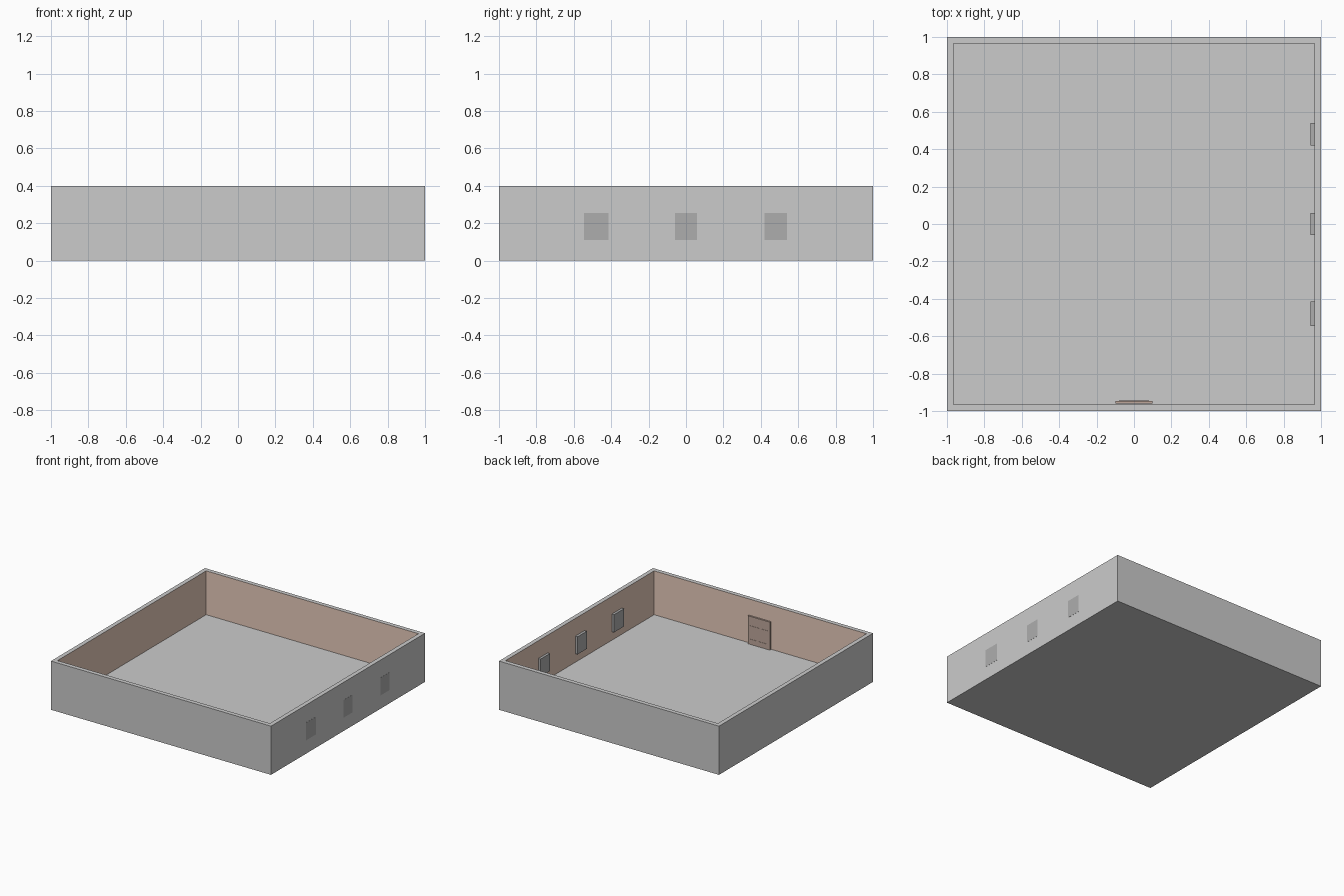
import bpy, bmesh

if "Cube" in bpy.data.objects:
    bpy.data.objects.remove(bpy.data.objects["Cube"])

WALL, HEIGHT, FLOOR = 0.05, 0.4, 0.04


def material(name, rgb):
    m = bpy.data.materials.new(name)
    m.diffuse_color = (*rgb, 1)
    m.use_nodes = True
    m.node_tree.nodes["Principled BSDF"].inputs["Base Color"].default_value = m.diffuse_color
    return m


grey = material("grey_plaster", (0.6, 0.6, 0.6))
tan = material("tan_paint", (0.8, 0.6, 0.5))
brown = material("door_wood", (0.52, 0.39, 0.33))
glass = material("window_grey", (0.42, 0.42, 0.42))


def link(bm, name, mats):
    me = bpy.data.meshes.new(name)
    bm.to_mesh(me)
    bm.free()
    for m in mats:
        me.materials.append(m)
    ob = bpy.data.objects.new(name, me)
    bpy.context.collection.objects.link(ob)
    return ob


def make_box(bm, lo, hi):
    verts = bmesh.ops.create_cube(bm, size=1)["verts"]
    for v in verts:
        v.co = [(a + b) / 2 + c * (b - a) for a, b, c in zip(lo, hi, v.co)]


def box(name, lo, hi, mat):
    bm = bmesh.new()
    make_box(bm, lo, hi)
    return link(bm, name, [mat])


# Room: open box with a sunken floor and painted inner walls
bm = bmesh.new()
make_box(bm, (-1, -1, 0), (1, 1, HEIGHT))
top = max(bm.faces, key=lambda f: f.calc_center_median().z)
bmesh.ops.inset_region(bm, faces=[top], thickness=WALL)
inner = bmesh.ops.extrude_discrete_faces(bm, faces=[top])["faces"][0]
for v in inner.verts:
    v.co.z = FLOOR
for e in inner.edges:
    for f in e.link_faces:
        if f is not inner:
            f.material_index = 1
bmesh.ops.recalc_face_normals(bm, faces=bm.faces)
link(bm, "room_shell", [grey, tan])

# Windows: panes set through the right wall
for i, (y, w) in enumerate([(-0.48, 0.13), (0, 0.12), (0.48, 0.12)]):
    box(f"window_{i + 1}", (0.944, y - w / 2, 0.11), (1.001, y + w / 2, 0.255), glass)

# Door on the inside of the front wall, with two slim rails
box("door", (-0.1, -0.96, FLOOR), (0.1, -0.946, 0.27), brown)
for i, z in enumerate((0.08, 0.19)):
    box(f"door_rail_{i + 1}", (-0.08, -0.95, z - 0.004), (0.08, -0.944, z + 0.004), brown)
